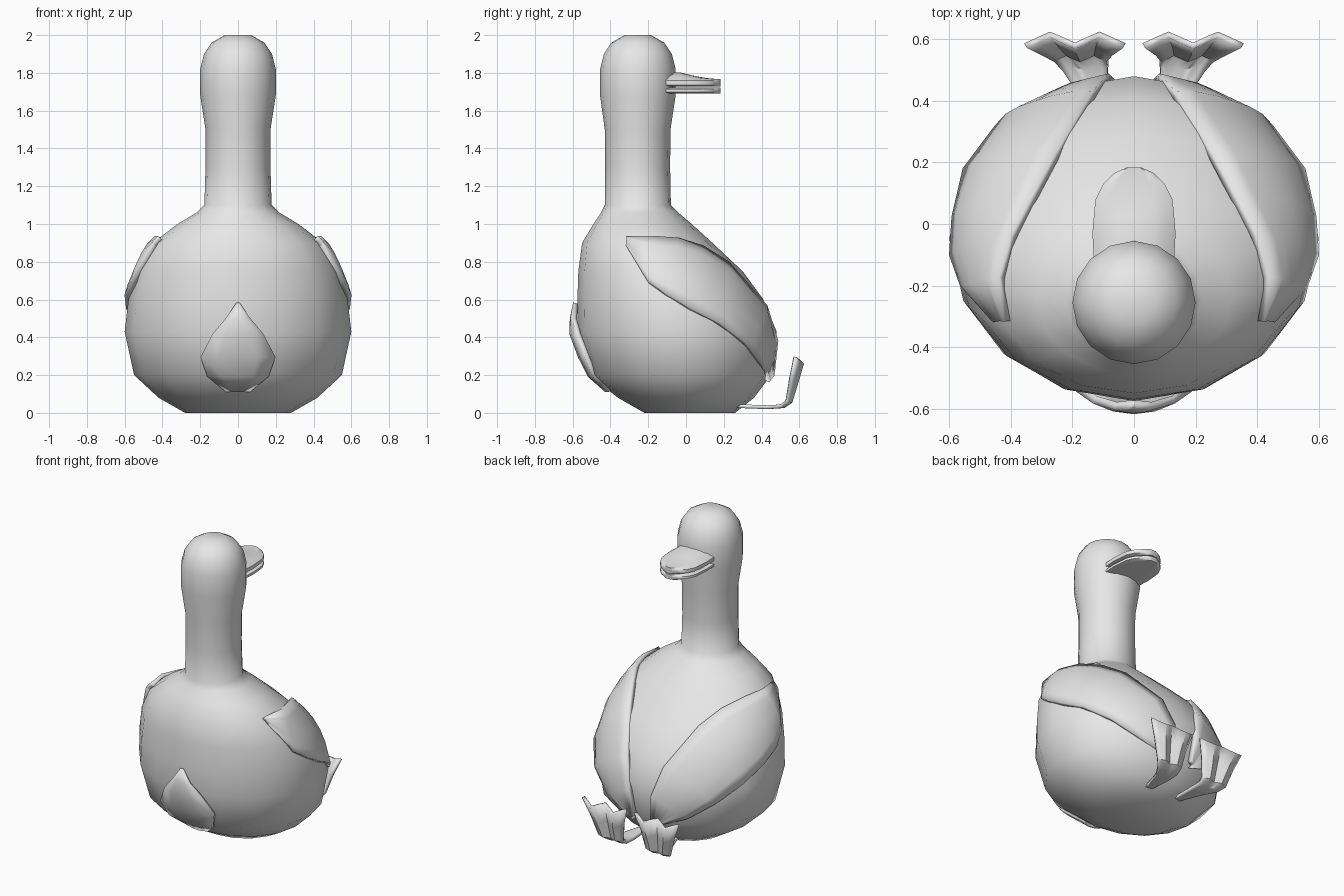
import bpy, bmesh, math
from mathutils import Vector
from mathutils.bvhtree import BVHTree

cube = bpy.data.objects.get("Cube")
if cube:
    bpy.data.objects.remove(cube, do_unlink=True)

GREY = (0.8, 0.8, 0.8, 1)
mat = bpy.data.materials.new("light_grey")
mat.use_nodes = True
mat.diffuse_color = GREY
mat.node_tree.nodes["Principled BSDF"].inputs["Base Color"].default_value = GREY


def make(name, rows, closed=False, caps=False, thick=0, angle=35):
    """Skin rows of points into an object; optionally closed, capped or thickened."""
    bm = bmesh.new()
    vs = [[bm.verts.new(p) for p in row] for row in rows]
    n = len(rows[0])
    for a, b in zip(vs, vs[1:]):
        for i in range(n if closed else n - 1):
            j = (i + 1) % n
            bm.faces.new((a[i], a[j], b[j], b[i]))
    if caps:
        bm.faces.new(vs[0][::-1])
        bm.faces.new(vs[-1])
    bmesh.ops.recalc_face_normals(bm, faces=bm.faces)
    me = bpy.data.meshes.new(name)
    bm.to_mesh(me)
    bm.free()
    me.materials.append(mat)
    ob = bpy.data.objects.new(name, me)
    bpy.context.collection.objects.link(ob)
    bpy.ops.object.select_all(action='DESELECT')
    ob.select_set(True)
    bpy.context.view_layer.objects.active = ob
    bpy.ops.object.shade_smooth_by_angle(angle=math.radians(angle))
    if thick:
        mod = ob.modifiers.new("thickness", 'SOLIDIFY')
        mod.thickness = thick
        mod.offset = 0
    return ob


def ring(z, hx, y0, y1, n=16):
    return [Vector((hx * math.cos(math.tau * i / n),
                    (y0 + y1) / 2 + (y1 - y0) / 2 * math.sin(math.tau * i / n), z))
            for i in range(n)]


# Body, neck and head: one loft of height, half width, back and front
BODY = [(0, .28, -.22, .26), (.08, .42, -.36, .36), (.2, .55, -.51, .45),
        (.43, .6, -.575, .48), (.6, .58, -.575, .41), (.75, .54, -.57, .3),
        (.9, .45, -.55, .14), (1, .32, -.49, .03), (1.06, .22, -.45, -.04),
        (1.1, .178, -.43, -.08), (1.3, .172, -.428, -.084), (1.5, .172, -.43, -.082),
        (1.68, .2, -.455, -.055), (1.82, .2, -.455, -.055), (1.9, .18, -.435, -.075),
        (1.96, .14, -.395, -.115), (2, .07, -.325, -.185)]
body = make("body_neck_head", [ring(*r) for r in BODY], True, True, angle=50)
bm = bmesh.new()
bm.from_mesh(body.data)
skin = BVHTree.FromBMesh(bm)

# Wings: raised panels hugging the body between an upper and a lower edge
UPPER = [(.39, -.31, .9), (.41, -.18, .9), (.38, -.05, .9), (.32, .08, .87),
         (.25, .22, .79), (.13, .41, .56), (.08, .48, .38), (.06, .46, .2)]
LOWER = [(.43, -.31, .88), (.56, -.2, .69), (.58, -.1, .62), (.58, .02, .55),
         (.54, .17, .47), (.43, .3, .37), (.28, .38, .26), (.08, .44, .16)]


def wing_point(a, b, t, side):
    p, normal, *_ = skin.find_nearest(Vector(a).lerp(Vector(b), t) + Vector((.08 * t * (1 - t), 0, 0)))
    p = p + normal * .014
    return Vector((p.x * side, p.y, p.z))


for label, side in (("left", 1), ("right", -1)):
    make(label + "_wing", [[wing_point(a, b, k / 6, side) for k in range(7)]
                           for a, b in zip(UPPER, LOWER)], thick=.03)

# Tail: pointed leaf rising from the back of the body
TAIL = [(.58, .004, -.585, -.583), (.5, .06, -.602, -.59), (.42, .13, -.605, -.57),
        (.3, .195, -.56, -.525), (.2, .16, -.51, -.485), (.12, .06, -.42, -.40)]
make("tail", [[(w * k / 2, ym + (ye - ym) * (k / 2) ** 2, z) for k in range(-2, 3)]
              for z, w, ym, ye in TAIL], thick=.026)


# Bill: two rounded plates, the upper one with a raised bridge
def bill_half(name, z0, z1, bridge):
    rows = []
    for y, w, rise in ((-.12, .13, 1), (-.03, .135, .9), (.03, .13, .5), (.08, .125, .25),
                       (.13, .1, .05), (.165, .065, 0), (.183, .025, 0)):
        top = [(w * k / 4, y, z1 + bridge * rise * (1 - (k / 4) ** 2)
                - (.008 if abs(k) == 4 else 0)) for k in range(-4, 5)]
        low = [(w * k / 4, y, z0 + (.008 if abs(k) == 4 else 0)) for k in range(4, -5, -1)]
        rows.append(top + low)
    make(name, rows, True, True, angle=40)


bill_half("upper_bill", 1.728, 1.768, .038)
bill_half("lower_bill", 1.69, 1.722, 0)

# Feet: a thin shank under the body, turning up into a folded web with three toes
FOOT = [(.17, .05, .11, .012, 0), (.3, .035, .115, .025, 0), (.43, .03, .135, .05, .2),
        (.51, .035, .16, .075, .5), (.545, .06, .175, .09, .7), (.57, .17, .185, .12, 1),
        (.597, .28, .192, .16, 1.3)]
for label, side in (("left", 1), ("right", -1)):
    rows = []
    for y, z, cx, w, fold in FOOT:
        row = []
        for k in range(-4, 5):
            toe = math.cos(math.pi * k / 2)
            row.append((side * (cx + w * k / 4), y - .014 * fold * toe,
                        z + .012 * fold * toe * (z > .1)))
        rows.append(row)
    make(label + "_foot", rows, thick=.02)
bm.free()
